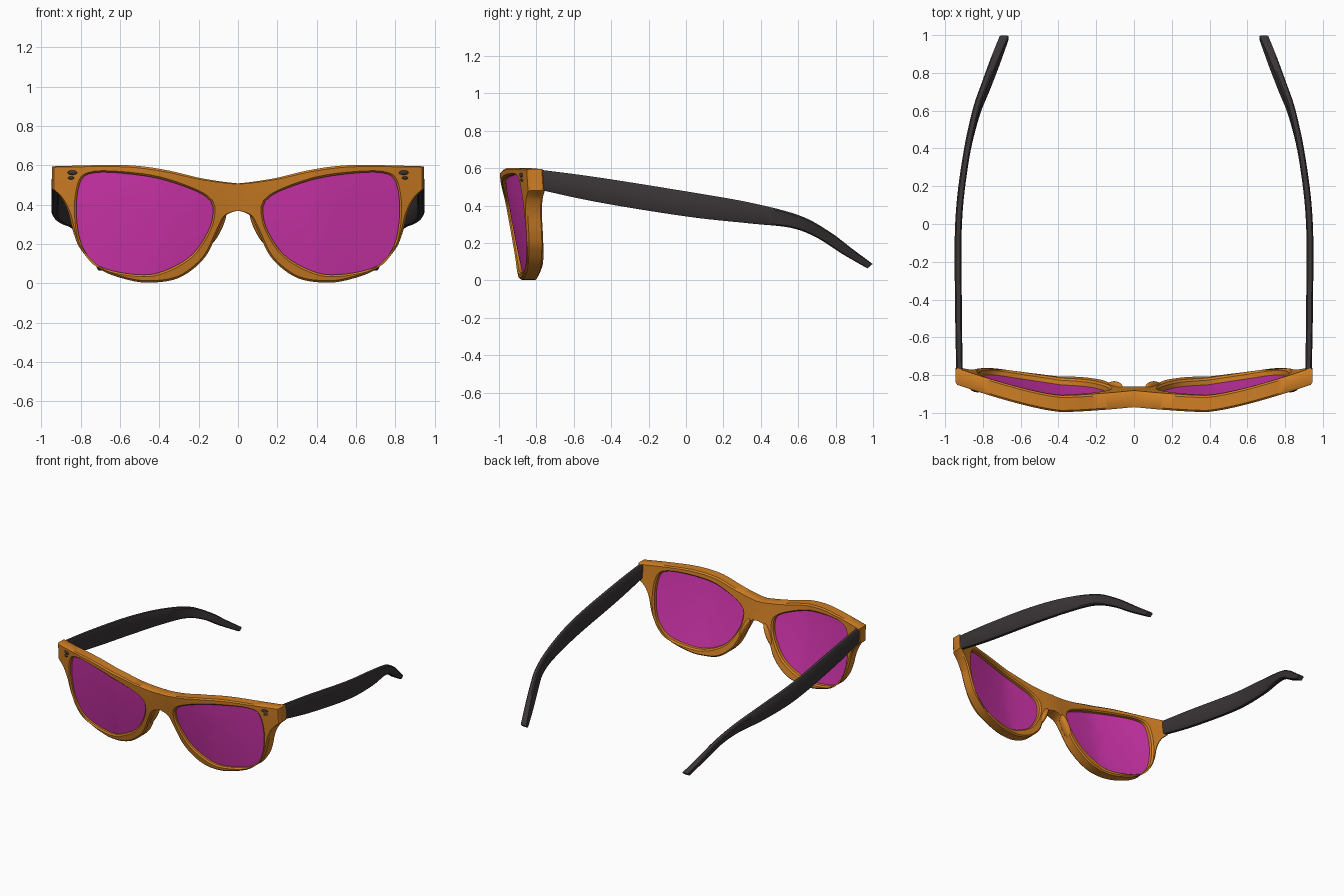
import bpy, bmesh, math
from mathutils import Vector, Matrix

if "Cube" in bpy.data.objects:
    bpy.data.objects.remove(bpy.data.objects["Cube"])

DEPTH = 0.088                 # front-to-back thickness of the frame
CX, CZ = 0.47, 0.32           # centre of one lens


def material(name, col):
    m = bpy.data.materials.new(name)
    m.diffuse_color = (*col, 1)
    m.use_nodes = True
    m.node_tree.nodes["Principled BSDF"].inputs["Base Color"].default_value = m.diffuse_color
    return m


ORANGE = material("orange", (0.62, 0.21, 0.018))
MAGENTA = material("magenta", (0.64, 0.035, 0.42))
DARK = material("dark_grey", (0.042, 0.035, 0.036))


def spline(pts, n, closed=False):
    """Smooth curve through points of any dimension."""
    k, out = len(pts), []
    for i in range(k if closed else k - 1):
        idx = [i - 1, i, i + 1, i + 2]
        idx = [j % k if closed else min(max(j, 0), k - 1) for j in idx]
        for s in range(n):
            t = s / n
            out.append(tuple(
                0.5 * (2 * b + (c - a) * t + (2 * a - 5 * b + 4 * c - d) * t * t
                       + (3 * b - a - 3 * c + d) * t ** 3)
                for a, b, c, d in zip(*[pts[j] for j in idx])))
    if not closed:
        out.append(tuple(pts[-1]))
    return out


def front_y(x, z):
    """Wrapped and tilted front surface of the glasses."""
    x = abs(x)
    wrap = -0.998 + 0.315 * max(0, x - 0.38) ** 1.305 + 0.018 * max(0, 1 - x / 0.38) ** 2
    tilt = 0.115 * max(0, 1 - z / 0.6) ** 1.3 * (1 - 0.5 * (x / 0.945) ** 2)
    return wrap + tilt


def bent(x, z, d):
    return Vector((x, front_y(x, z) + d, z))


def finish(bm, name, mat, angle=35):
    """Turn half a part into a mirrored, shaded object."""
    me = bpy.data.meshes.new(name)
    bm.to_mesh(me)
    bm.free()
    ob = bpy.data.objects.new(name, me)
    bpy.context.collection.objects.link(ob)
    me.materials.append(mat)
    mod = ob.modifiers.new("mirror", 'MIRROR')
    mod.use_clip = True
    bpy.ops.object.select_all(action='DESELECT')
    ob.select_set(True)
    bpy.context.view_layer.objects.active = ob
    bpy.ops.object.shade_smooth_by_angle(angle=math.radians(angle))
    return ob


def skin(bm, rings, wrap):
    """Join rows of closed rings with quads."""
    rows = [[bm.verts.new(p) for p in r] for r in rings]
    k = len(rows)
    for i in range(k if wrap else k - 1):
        a, b = rows[i], rows[(i + 1) % k]
        for j in range(len(a)):
            q = (j + 1) % len(a)
            bm.faces.new((a[j], a[q], b[q], b[j]))
    return rows


# Outlines of half the front (x, z)
top = [(0, .508), (.08, .517), (.2, .537), (.35, .573), (.5, .596), (.65, .602), (.945, .595)]
low = [(.945, .48), (.90, .435), (.863, .36), (.835, .25), (.795, .165), (.70, .07), (.57, .02),
       (.445, .003), (.295, .03), (.17, .13), (.10, .27), (.06, .345), (0, .37)]
outer = spline(top, 8) + [(.945, .555), (.945, .518)] + spline(low, 7) + [(0, .415), (0, .46)]
hole = spline([(.745, .56), (.80, .52), (.822, .40), (.81, .25), (.77, .15), (.69, .08),
               (.52, .045), (.39, .058), (.24, .14), (.15, .27), (.127, .375), (.15, .43),
               (.24, .48), (.416, .535), (.62, .562)], 8, True)


def polar(p):
    return math.atan2(p[1] - CZ, p[0] - CX) % math.tau, math.hypot(p[0] - CX, p[1] - CZ)


hole_polar = sorted(polar(p) for p in hole)
hole_polar = ([(hole_polar[-1][0] - math.tau, hole_polar[-1][1])] + hole_polar
              + [(hole_polar[0][0] + math.tau, hole_polar[0][1])])


def hole_radius(a):
    for (a0, r0), (a1, r1) in zip(hole_polar, hole_polar[1:]):
        if a0 <= a <= a1:
            return r0 + (r1 - r0) * (a - a0) / max(a1 - a0, 1e-9)


# Frame: a rim profile swept around the lens opening
bm = bmesh.new()
sections = []
for p in outer:
    a, ro = polar(p)
    ri = hole_radius(a)
    c = 0.010
    co = 0 if p[0] < 1e-4 else c
    mid = (ri + ro) / 2
    prof = [(ri, c), (ri + c, 0), (mid, 0), (ro - co, 0), (ro, co),
            (ro, DEPTH - co), (ro - co, DEPTH), (mid, DEPTH), (ri + c, DEPTH), (ri, DEPTH - c)]
    sections.append([bent(CX + r * math.cos(a), CZ + r * math.sin(a), d) for r, d in prof])
skin(bm, sections, True)
bmesh.ops.remove_doubles(bm, verts=bm.verts, dist=1e-4)
bmesh.ops.recalc_face_normals(bm, faces=bm.faces)
bmesh.ops.delete(bm, geom=[f for f in bm.faces if all(abs(v.co.x) < 1e-3 for v in f.verts)],
                 context='FACES')
finish(bm, "front_frame", ORANGE)

# Lenses: concentric rings on the bent surface, front and back
bm = bmesh.new()
scales = [0.02, 0.25, 0.5, 0.75, 1.015]
layers = [(s, 0.026) for s in scales] + [(s, 0.054) for s in reversed(scales)]
rows = skin(bm, [[bent(CX + (x - CX) * s, CZ + (z - CZ) * s, d) for x, z in hole]
                 for s, d in layers], False)
bm.faces.new(rows[0])
bm.faces.new(rows[-1])
bmesh.ops.recalc_face_normals(bm, faces=bm.faces)
finish(bm, "lenses", MAGENTA)

# Temples: rounded section along (y top, z top, y bottom, z bottom, x, half thickness)
arm = [(-.775, .591, -.775, .483, .924, .017), (-.465, .55, -.465, .417, .929, .018),
       (0, .476, 0, .342, .929, .018), (.337, .417, .337, .305, .892, .018),
       (.604, .348, .56, .281, .838, .018), (.765, .262, .70, .228, .783, .019),
       (.89, .168, .83, .145, .735, .021), (.998, .088, .970, .064, .688, .023)]
shape = [(-1, .1), (-.6, 0), (.6, 0), (1, .1), (1, .9), (.6, 1), (-.6, 1), (-1, .9)]
bm = bmesh.new()
rows = skin(bm, [[(x + u * h, y0 + (y1 - y0) * v, z0 + (z1 - z0) * v) for u, v in shape]
                 for y0, z0, y1, z1, x, h in spline(arm, 6)], False)
bm.faces.new(rows[0])
bm.faces.new(rows[-1])
bmesh.ops.recalc_face_normals(bm, faces=bm.faces)
finish(bm, "temples", DARK)


def blob(name, mat, loc, radii, rot):
    bm = bmesh.new()
    m = Matrix.Translation(loc) @ rot @ Matrix.Diagonal((*radii, 1))
    bmesh.ops.create_uvsphere(bm, u_segments=20, v_segments=12, radius=1, matrix=m)
    finish(bm, name, mat)


# Nose pads behind the bridge
blob("nose_pads", ORANGE, (.105, -.868, .28), (.022, .036, .095),
     Matrix.Rotation(math.radians(-26), 4, 'Y'))

# Oval rivets at the outer corners
for name, x, z, rx, rz in (("upper_rivets", .843, .563, .025, .012),
                           ("lower_rivets", .849, .536, .016, .008)):
    blob(name, DARK, bent(x, z, 0), (rx, .008, rz), Matrix.Rotation(math.radians(17), 4, 'Z'))
